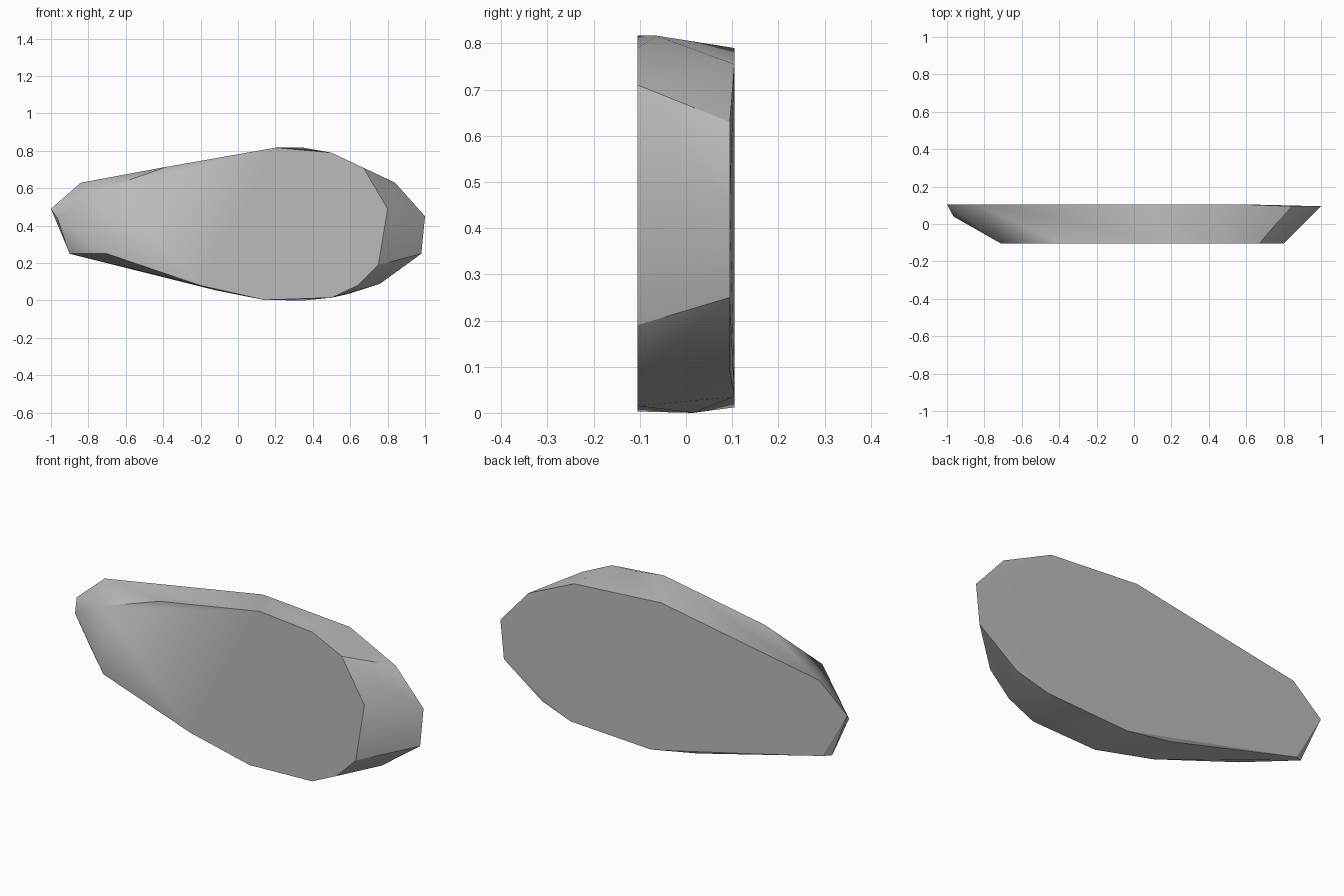
import bpy
import bmesh
import math

cube = bpy.data.objects.get("Cube")
if cube:
    bpy.data.objects.remove(cube, do_unlink=True)

# Plain grey stone
stone = bpy.data.materials.new("stone_grey")
stone.use_nodes = True
grey = (0.5, 0.5, 0.5, 1)
stone.diffuse_color = grey
stone.node_tree.nodes["Principled BSDF"].inputs["Base Color"].default_value = grey

FRONT, BACK, BACK_EDGE = -0.105, 0.105, 0.095

# Small front face outline (x, z)
front_outline = [
    (-0.71, 0.6), (-0.38, 0.715), (0.2, 0.817), (0.5, 0.79), (0.67, 0.71),
    (0.8, 0.49), (0.75, 0.19), (0.64, 0.08), (0.5, 0.015), (0.14, 0.003),
    (-0.2, 0.08), (-0.7, 0.25),
]
# Back face outline, slightly worn back along its right-hand end (x, z)
back_outline = [
    (-1, 0.49), (-0.84, 0.63), (0.07, 0.79), (0.57, 0.755),
    (0.59, 0.035), (0.13, 0.012), (-0.86, 0.243),
]
back_worn = [(0.84, 0.63), (1, 0.45), (0.98, 0.25), (0.76, 0.09), (-0.13, 0.057)]
# Chipped corners on the rim (x, y, z)
rim_corners = [(0.35, -0.065, 0.817), (0.35, 0.015, 0), (-0.965, 0.04, 0.44), (-0.9, 0.085, 0.25)]


def at_depth(outline, y):
    """Place a flat outline at the given depth."""
    return [(x, y, z) for x, z in outline]


def build_slab(name, points, material):
    """Wrap the points in a faceted convex solid with softly shaded sides."""
    bm = bmesh.new()
    for point in points:
        bm.verts.new(point)
    bmesh.ops.convex_hull(bm, input=bm.verts[:])
    # Merge triangles lying in the same plane
    bmesh.ops.dissolve_limit(bm, angle_limit=math.radians(1), verts=bm.verts[:], edges=bm.edges[:])
    bmesh.ops.recalc_face_normals(bm, faces=bm.faces[:])
    mesh = bpy.data.meshes.new(name)
    bm.to_mesh(mesh)
    bm.free()
    mesh.materials.append(material)
    slab = bpy.data.objects.new(name, mesh)
    bpy.context.collection.objects.link(slab)
    bpy.ops.object.select_all(action="DESELECT")
    slab.select_set(True)
    bpy.context.view_layer.objects.active = slab
    bpy.ops.object.shade_smooth_by_angle(angle=math.radians(30))
    return slab


points = at_depth(front_outline, FRONT) + at_depth(back_outline, BACK)
points += at_depth(back_worn, BACK_EDGE) + rim_corners
build_slab("stone_slab", points, stone)
